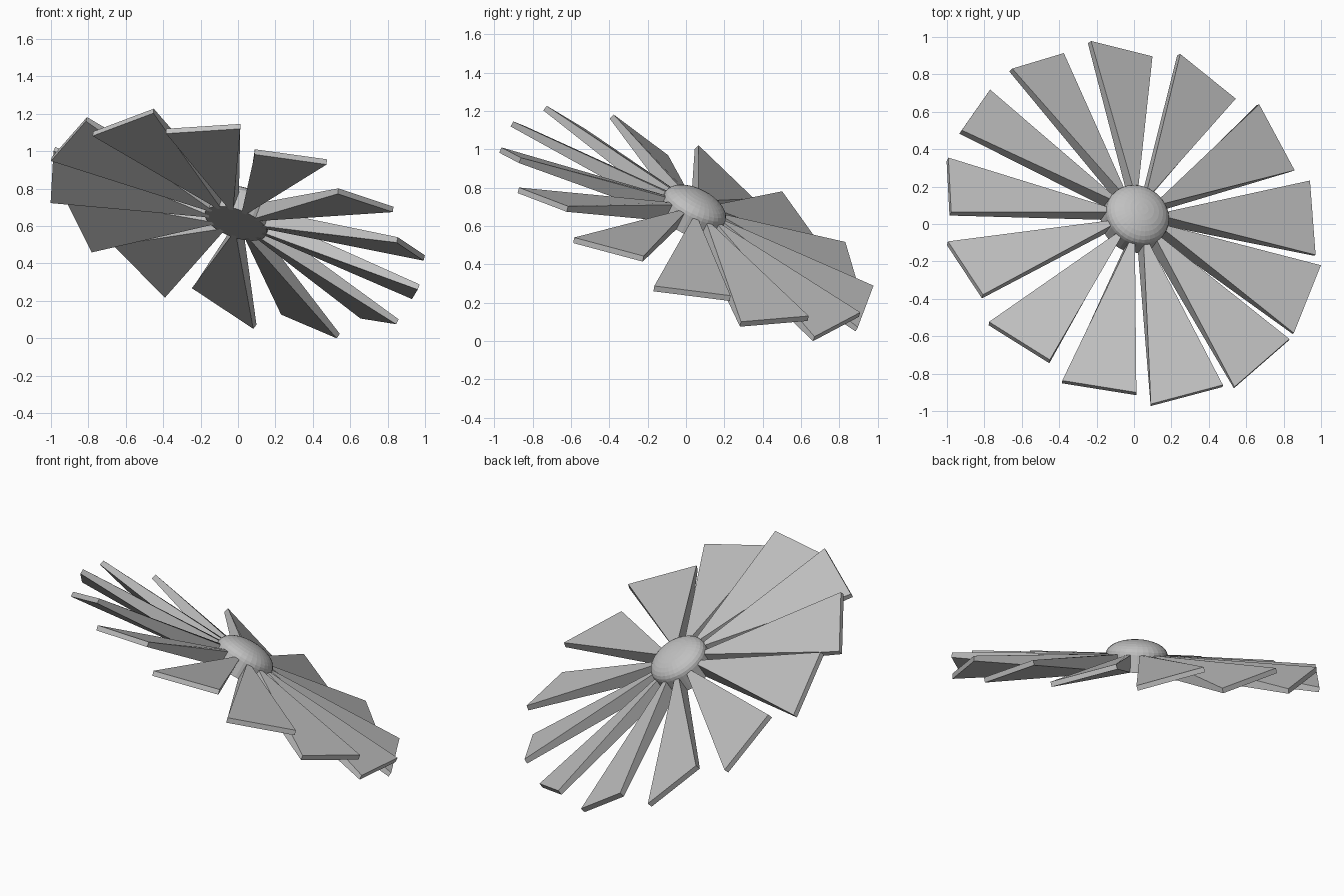
import bpy, bmesh, math
from mathutils import Matrix, Vector

cube = bpy.data.objects.get("Cube")
if cube:
    bpy.data.objects.remove(cube, do_unlink=True)

BLADES = 13
PITCH = math.radians(17)
HUB_R, HUB_TOP, DOME_H = 0.175, 0.1, 0.086
TIP_R, TIP_HALF, TIP_THICK = 1.03, 0.201, 0.03
ROOT_R, ROOT_HALF = 0.15, 0.012

# Tilted frame of the wheel: x along the first blade, z along the axle
axis = Vector((0.31, 0.427, 0.849)).normalized()
first = Vector((0.958, 0.027, -0.364))
first = (first - axis * first.dot(axis)).normalized()
frame = Matrix((first, axis.cross(first), axis)).transposed().to_4x4()
frame = Matrix.Translation((-0.012, 0.004, 0.614)) @ frame

grey = bpy.data.materials.new("grey")
grey.use_nodes = True
color = (0.53, 0.53, 0.53, 1)
grey.diffuse_color = color
grey.node_tree.nodes["Principled BSDF"].inputs["Base Color"].default_value = color


def finish(name, bm):
    bmesh.ops.recalc_face_normals(bm, faces=bm.faces)
    mesh = bpy.data.meshes.new(name)
    bm.to_mesh(mesh)
    bm.free()
    mesh.materials.append(grey)
    return mesh


def place(name, mesh, matrix):
    ob = bpy.data.objects.new(name, mesh)
    ob.matrix_world = matrix
    bpy.context.collection.objects.link(ob)


# Hub drum
bm = bmesh.new()
bmesh.ops.create_cone(bm, cap_ends=True, segments=32, radius1=HUB_R, radius2=HUB_R,
                      depth=HUB_TOP, matrix=Matrix.Translation((0, 0, HUB_TOP / 2)))
place("hub_drum", finish("hub_drum", bm), frame)

# Flattened dome cap
bm = bmesh.new()
bmesh.ops.create_uvsphere(bm, u_segments=32, v_segments=16, radius=1)
bmesh.ops.bisect_plane(bm, geom=bm.verts[:] + bm.edges[:] + bm.faces[:], dist=0.001,
                       plane_co=(0, 0, 0), plane_no=(0, 0, 1), clear_inner=True)
bmesh.ops.scale(bm, verts=bm.verts, vec=(HUB_R, HUB_R, DOME_H))
place("hub_dome", finish("hub_dome", bm), frame @ Matrix.Translation((0, 0, HUB_TOP)))

# Blade: a wide, thin, pitched tip narrowing to an upright root as tall as the drum
bm = bmesh.new()
bmesh.ops.create_cube(bm, size=2)
pitch = Matrix.Rotation(PITCH, 3, "X")
for v in bm.verts:
    if v.co.x > 0:
        v.co = pitch @ Vector((TIP_R, v.co.y * TIP_HALF, v.co.z * TIP_THICK / 2))
    else:
        v.co = Vector((ROOT_R, v.co.y * ROOT_HALF, (v.co.z + 1) * HUB_TOP / 2))
blade = finish("blade", bm)

# Ring of blades
for i in range(BLADES):
    turn = Matrix.Rotation(math.tau * i / BLADES, 4, "Z")
    place(f"blade_{i + 1}", blade, frame @ turn)
